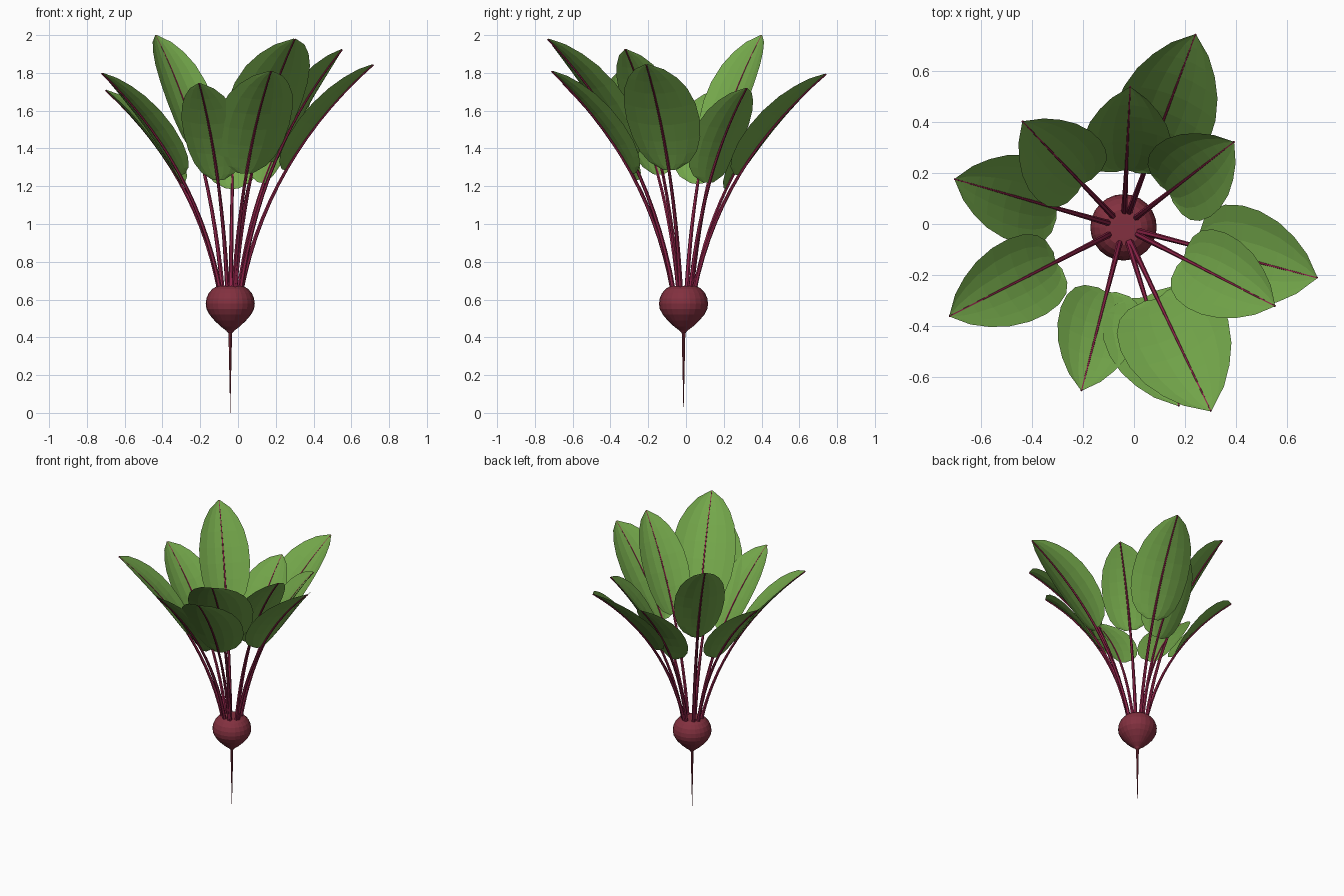
import bpy, bmesh, math
from mathutils import Vector

if "Cube" in bpy.data.objects:
    bpy.data.objects.remove(bpy.data.objects["Cube"])

CX, CY = -0.041, -0.013          # axis of the root


def material(name, rgb):
    m = bpy.data.materials.new(name)
    m.diffuse_color = (*rgb, 1)
    m.use_nodes = True
    m.node_tree.nodes["Principled BSDF"].inputs["Base Color"].default_value = m.diffuse_color
    return m


BULB = material("beet red", (0.225, 0.030, 0.050))
STEM = material("stem magenta", (0.29, 0.018, 0.070))
LEAF = material("leaf green", (0.175, 0.390, 0.070))


def make(name, bm, mat):
    me = bpy.data.meshes.new(name)
    bm.normal_update()
    bm.to_mesh(me)
    bm.free()
    me.materials.append(mat)
    ob = bpy.data.objects.new(name, me)
    bpy.context.collection.objects.link(ob)
    return ob


def bridge(bm, rings, closed=True):
    for a, b in zip(rings, rings[1:]):
        n = len(a)
        for i in range(n if closed else n - 1):
            j = (i + 1) % n
            bm.faces.new((a[i], a[j], b[j], b[i]))


def lathe(name, profile, sides, mat):
    bm = bmesh.new()
    rings = []
    for r, z in profile:
        rings.append([bm.verts.new((CX + r * math.cos(2 * math.pi * i / sides),
                                    CY + r * math.sin(2 * math.pi * i / sides), z))
                      for i in range(sides)])
    bridge(bm, rings)
    bm.faces.new(rings[0][::-1])
    bm.faces.new(rings[-1])
    return make(name, bm, mat)


# Half-width of a blade along its length
BLADE = [(0, .22), (.05, .56), (.13, .78), (.25, .93), (.4, 1), (.55, .98),
         (.7, .86), (.82, .66), (.92, .40), (1, .03)]
START = 0.49                      # where the blade begins on the stalk


class Stalk:
    """Curve from the crown to a leaf tip, in a vertical radial plane."""

    def __init__(self, x, y, z):
        d = Vector((x - CX, y - CY, 0))
        self.out = d.normalized()
        self.side = Vector((-self.out.y, self.out.x, 0))
        r, r0, z0 = d.length, 0.055, 0.64
        self.p = [(r0, z0), (r0 + .2 * (r - r0), z0 + .59 * (z - z0)), (r, z)]

    def at(self, t):
        a, b, c = (Vector(q) for q in self.p)
        pos = a * (1 - t) ** 2 + b * 2 * t * (1 - t) + c * t * t
        tan = ((b - a) * (1 - t) + (c - b) * t).normalized()
        point = Vector((CX, CY, 0)) + self.out * pos.x + Vector((0, 0, pos.y))
        normal = self.out * -tan.y + Vector((0, 0, tan.x))   # upper, inner side
        return point, normal


def stem(name, s):
    bm = bmesh.new()
    rings = []
    for k in range(15):
        t = k / 14
        p, n = s.at(t)
        r = 0.0125 * (1 - t) + 0.004 * t
        p = p - n * 0.003
        rings.append([bm.verts.new(p + (s.side * math.cos(a) + n * math.sin(a)) * r)
                      for a in (i * math.pi / 3 for i in range(6))])
    bridge(bm, rings)
    bm.faces.new(rings[0][::-1])
    bm.faces.new(rings[-1])
    bmesh.ops.recalc_face_normals(bm, faces=bm.faces)
    make(name, bm, STEM)


def blade(name, s, half):
    bm = bmesh.new()
    rows = []
    for u, w in BLADE:
        p, n = s.at(START + (1 - START) * u)
        row = []
        for i in range(-3, 4):
            f = i / 3
            # cupped across, edges lifted
            row.append(bm.verts.new(p + s.side * (half * w * f) + n * (0.25 * half * w * f * f)))
        rows.append(row)
    bridge(bm, rows, closed=False)
    bm.normal_update()
    up = sum((f.normal for f in bm.faces), Vector())
    if up.z < 0:
        bmesh.ops.reverse_faces(bm, faces=bm.faces)
    make(name, bm, LEAF)


# Bulb and taproot
lathe("bulb", [(.010, .422), (.022, .436), (.050, .457), (.083, .488), (.110, .520),
               (.126, .551), (.130, .578), (.126, .606), (.114, .634), (.094, .657),
               (.070, .671), (.045, .672)], 24, BULB)
lathe("taproot", [(.0004, 0), (.003, .12), (.0065, .28), (.010, .445)], 8, BULB)

# Leaves: tip position and half-width of the blade
LEAVES = [(.24, .74, 1.795, .195), (-.015, .535, 1.66, .175), (-.435, .40, 2.0, .17),
          (.39, .32, 1.72, .175), (-.70, .175, 1.71, .172), (.715, -.21, 1.845, .20),
          (.55, -.32, 1.925, .165), (-.72, -.36, 1.80, .165), (-.205, -.65, 1.745, .16),
          (.30, -.73, 1.98, .218), (.175, -.71, 1.81, .205)]
for k, (x, y, z, half) in enumerate(LEAVES, 1):
    s = Stalk(x, y, z)
    stem(f"stem_{k}", s)
    blade(f"leaf_{k}", s, half)
